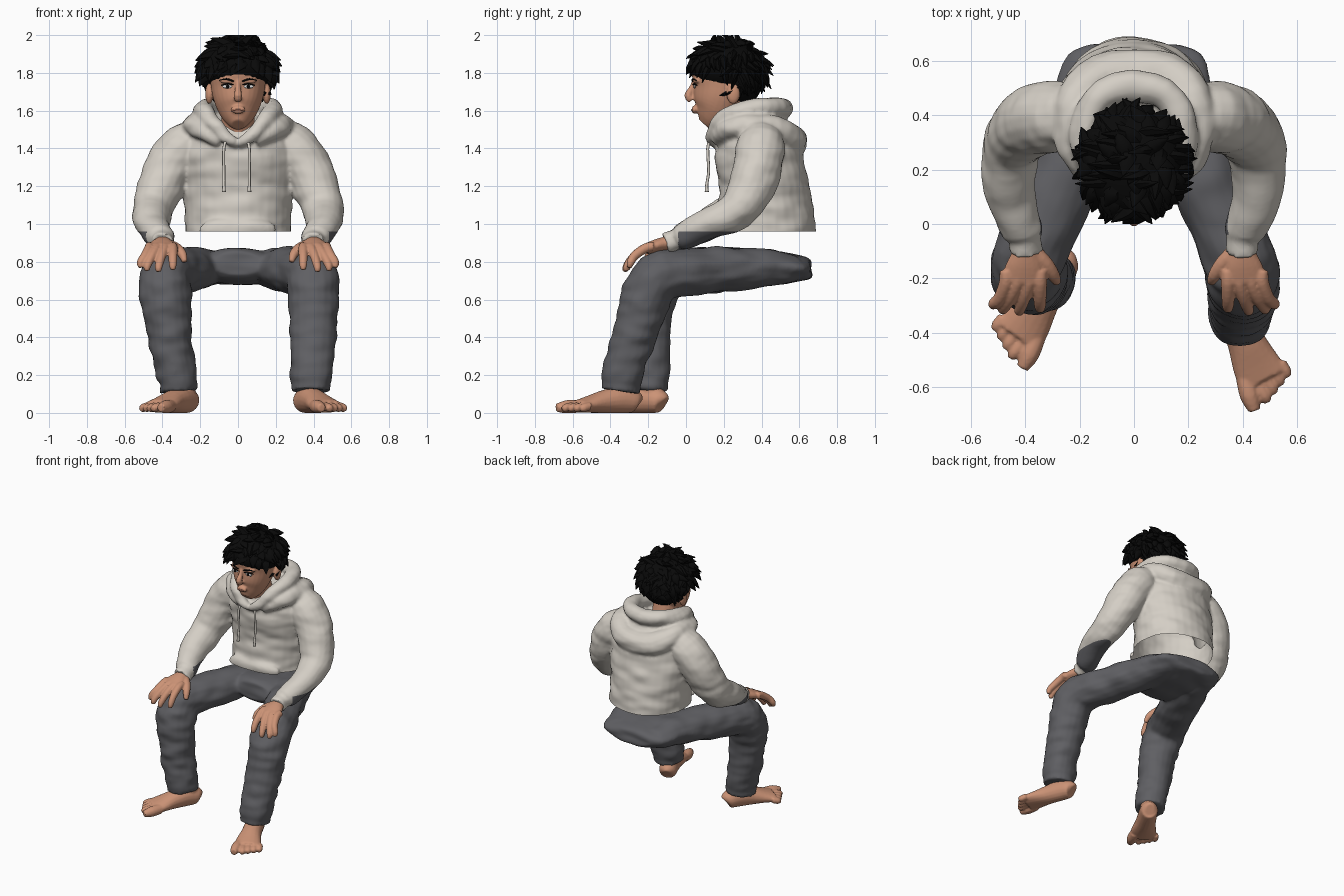
import bpy, bmesh, math, random
from mathutils import Vector, Matrix, noise

random.seed(4)


def material(name, rgb):
    m = bpy.data.materials.new(name)
    m.diffuse_color = (*rgb, 1)
    return m


SKIN = material("skin", (0.60, 0.29, 0.18))
LIPS = material("lips", (0.45, 0.19, 0.13))
CLOTH = material("cream_cloth", (0.66, 0.62, 0.56))
GREY = material("grey_cloth", (0.115, 0.115, 0.125))
BLACK = material("black_hair", (0.003, 0.003, 0.003))
WHITE = material("eye_white", (0.75, 0.75, 0.75))


def tube(bm, pts, s=1, seg=18, sub=3):
    """Smooth capped sweep through (x, y, z, ra, rb) points; s=-1 mirrors in x."""
    P = [(s * p[0], p[1], p[2], p[3], p[4] if len(p) > 4 else p[3]) for p in pts]
    Q = []
    for i in range(len(P) - 1):
        a, b, c, d = P[max(i - 1, 0)], P[i], P[i + 1], P[min(i + 2, len(P) - 1)]
        for k in range(sub):
            t = k / sub
            Q.append([0.5 * (2 * q + (r - p) * t + (2 * p - 5 * q + 4 * r - w) * t * t
                             + (3 * q - p - 3 * r + w) * t ** 3) for p, q, r, w in zip(a, b, c, d)])
    Q.append(list(P[-1]))
    rings, A = [], None
    for i, q in enumerate(Q):
        t = (Vector(Q[min(i + 1, len(Q) - 1)][:3]) - Vector(Q[max(i - 1, 0)][:3])).normalized()
        if A is None:
            A = Vector((1, 0, 0)) if abs(t.x) < 0.9 else Vector((0, 0, 1))
        A = (A - t * A.dot(t)).normalized()
        B = t.cross(A)
        ring = []
        for k in range(seg):
            w = 2 * math.pi * k / seg
            ring.append(bm.verts.new(Vector(q[:3]) + A * q[3] * math.cos(w) + B * q[4] * math.sin(w)))
        rings.append(ring)
    for r0, r1 in zip(rings, rings[1:]):
        for k in range(seg):
            bm.faces.new((r0[k], r0[(k + 1) % seg], r1[(k + 1) % seg], r1[k]))
    bm.faces.new(rings[0])
    bm.faces.new(rings[-1])


def ell(bm, c, r, seg=20):
    bmesh.ops.create_uvsphere(bm, u_segments=seg, v_segments=seg // 2, radius=1,
                              matrix=Matrix.Translation(c) @ Matrix.Diagonal((*r, 1)))


def finish(name, bm, mats, voxel=0, smooth=3, folds=0):
    """Make the object, optionally fusing its pieces and adding soft folds."""
    bmesh.ops.recalc_face_normals(bm, faces=bm.faces)
    me = bpy.data.meshes.new(name)
    bm.to_mesh(me)
    bm.free()
    ob = bpy.data.objects.new(name, me)
    bpy.context.collection.objects.link(ob)
    if voxel:
        m = ob.modifiers.new("fuse", 'REMESH')
        m.mode, m.voxel_size = 'VOXEL', voxel
        m = ob.modifiers.new("soften", 'SMOOTH')
        m.factor, m.iterations = 0.5, smooth
        dg = bpy.context.evaluated_depsgraph_get()
        fused = bpy.data.meshes.new_from_object(ob.evaluated_get(dg))
        ob.modifiers.clear()
        ob.data = fused
        if folds:
            moves = [v.normal * folds * noise.noise(Vector((v.co.x * 7, v.co.y * 9, v.co.z * 17)))
                     for v in fused.vertices]
            for v, d in zip(fused.vertices, moves):
                v.co += d
    ob.data.materials.clear()
    for m in mats:
        ob.data.materials.append(m)
    for p in ob.data.polygons:
        p.use_smooth = True
    return ob


# Hoodie: torso, pocket, sleeves and folded hood fused together
bm = bmesh.new()
tube(bm, [(0, .42, .88, .275, .27), (0, .42, .97, .28, .272), (0, .42, 1.1, .285, .25),
          (0, .405, 1.25, .30, .235), (0, .375, 1.4, .30, .225), (0, .355, 1.5, .24, .19),
          (0, .34, 1.56, .15, .15)], seg=32)
ell(bm, (0, .20, .97), (.21, .065, .075))
for s in (1, -1):
    tube(bm, [(.20, .40, 1.46, .10), (.28, .395, 1.41, .13), (.36, .38, 1.31, .13),
              (.415, .34, 1.18, .122), (.45, .27, 1.075, .108), (.455, .13, 1.005, .098, .082),
              (.425, .02, .95, .083, .075), (.405, -.03, .925, .075, .07), (.402, -.05, .917, .06, .058),
              (.40, -.105, .897, .063, .058)], s)
    tube(bm, [(0, .15, 1.42, .022), (.06, .14, 1.46, .032), (.13, .17, 1.53, .042), (.175, .26, 1.59, .05),
              (.175, .38, 1.61, .055), (.11, .48, 1.615, .055), (-.01, .51, 1.61, .058)], s, 14)
    tube(bm, [(.09, .17, 1.44, .035), (.18, .20, 1.49, .05), (.235, .32, 1.52, .06),
              (.21, .46, 1.50, .075), (.12, .545, 1.45, .083), (-.01, .56, 1.435, .085)], s, 14)
hoodie = finish("hoodie", bm, [CLOTH, GREY], .011, 3, .009)
bm = bmesh.new()
bm.from_mesh(hoodie.data)
bmesh.ops.bisect_plane(bm, geom=bm.verts[:] + bm.edges[:] + bm.faces[:],
                       plane_co=(0, 0, .96), plane_no=(0, 0, 1))
gone = []
for f in bm.faces:
    c = f.calc_center_median()
    if c.z < .96:
        if abs(c.x) < .32 and c.y > .1:      # open hem
            gone.append(f)
        elif c.y > -.04:                      # grey underside of the forearms
            f.material_index = 1
bmesh.ops.delete(bm, geom=gone, context='FACES')
bm.to_mesh(hoodie.data)
bm.free()

# Drawstrings
bm = bmesh.new()
for x in (-.075, .06):
    tube(bm, [(x * .8, .13, 1.45, .008), (x, .115, 1.40, .008), (x, .12, 1.28, .008),
              (x, .11, 1.21, .008), (x, .11, 1.17, .011)], 1, 8)
finish("drawstrings", bm, [CLOTH])

# Trousers: seat and two differently placed legs
bm = bmesh.new()
tube(bm, [(0, .66, .762, .17, .045), (0, .62, .762, .25, .065), (0, .5, .768, .285, .09),
          (0, .35, .775, .27, .095), (0, .22, .785, .20, .085), (0, .17, .79, .14, .06)], seg=28)
thigh = [(.13, .58, .765, .11, .07), (.18, .4, .768, .13, .10), (.27, .15, .757, .135, .12),
         (.355, -.04, .742, .135, .128)]
tube(bm, thigh + [(.39, -.15, .715, .138), (.40, -.21, .62, .135), (.398, -.245, .5, .128, .125),
                  (.395, -.29, .36, .122, .115), (.39, -.325, .25, .112, .11), (.387, -.34, .19, .115, .113),
                  (.386, -.346, .15, .105, .104), (.386, -.35, .115, .106, .105)])
tube(bm, thigh + [(.385, -.13, .715, .138), (.385, -.185, .62, .137), (.37, -.20, .5, .123, .128),
                  (.355, -.205, .36, .113, .125), (.335, -.205, .25, .106, .12), (.325, -.205, .19, .108, .12),
                  (.32, -.205, .15, .098, .112), (.317, -.205, .115, .098, .112)], -1)
finish("trousers", bm, [GREY], .012, 3, .012)

# Feet, turned outwards
for name, s, x, y, turn in (("right_foot", 1, .36, -.31, 23), ("left_foot", -1, -.275, -.17, -31)):
    bm = bmesh.new()
    tube(bm, [(0, .06, .05, .03, .04), (0, .04, .06, .058, .06), (0, -.04, .07, .065, .072),
              (0, -.13, .06, .07, .062), (0, -.22, .045, .087, .045), (.005, -.285, .034, .095, .034)], s)
    tube(bm, [(0, -.005, .05, .055, .06), (0, -.01, .12, .055, .06), (.005, -.02, .2, .055)], s)
    tube(bm, [(-.055, -.25, .036, .034), (-.066, -.32, .032, .036), (-.07, -.378, .027, .022)], s, 12)
    for i in range(4):
        bx, tip = -.018 + .035 * i, -.368 + .019 * i
        tube(bm, [(bx, -.25, .035, .022), (bx, tip + .05, .034, .022),
                  (bx + .003, tip + .02, .026, .023), (bx + .003, tip, .02, .014)], s, 10)
    bm.transform(Matrix.Translation((x, y, 0)) @ Matrix.Rotation(math.radians(turn), 4, 'Z'))
    foot = finish(name, bm, [SKIN], .007, 2)
    for v in foot.data.vertices:
        v.co.z = max(v.co.z, 0)

# Hands draped over the knees
for name, s in (("right_hand", 1), ("left_hand", -1)):
    bm = bmesh.new()
    tube(bm, [(.40, -.04, .917, .045, .036), (.40, -.10, .90, .048, .036), (.402, -.15, .888, .068, .034),
              (.408, -.21, .868, .082, .03)], s)
    for k, tip, ln in ((.345, .345, 0), (.388, .42, .01), (.43, .48, .005), (.47, .515, -.012)):
        tube(bm, [(k, -.17, .882, .024), (k, -.215, .872, .026), ((k + tip) / 2, -.272, .832, .024),
                  (tip, -.305 - ln, .785 - ln, .021), (tip, -.312 - ln, .757 - ln, .013)], s, 12)
    tube(bm, [(.37, -.10, .89, .03), (.325, -.145, .872, .028), (.295, -.19, .84, .024),
              (.282, -.215, .80, .014)], s, 12)
    finish(name, bm, [SKIN], .006, 2)

# Head with neck, nose and ears
bm = bmesh.new()
tube(bm, [(0, .10, 1.525, .035, .04), (0, .12, 1.55, .068, .072), (0, .15, 1.60, .105, .115),
          (0, .172, 1.66, .13, .138), (0, .19, 1.72, .142, .153), (0, .20, 1.80, .148, .17),
          (0, .21, 1.88, .12, .14), (0, .21, 1.92, .06, .07)], seg=28)
tube(bm, [(0, .30, 1.40, .10), (0, .26, 1.52, .088), (0, .23, 1.64, .088)])
tube(bm, [(0, .045, 1.76, .012), (0, .03, 1.72, .015), (0, .012, 1.68, .022), (0, .03, 1.655, .02)], 1, 10)
ell(bm, (0, .045, 1.605), (.04, .015, .022))
for s in (1, -1):
    ell(bm, (s * .152, .25, 1.69), (.022, .036, .055))
    ell(bm, (s * .055, .055, 1.757), (.045, .02, .012))
finish("head", bm, [SKIN], .007, 2)

# Face details
bm = bmesh.new()
ell(bm, (0, .031, 1.603), (.032, .004, .005))
finish("mouth", bm, [LIPS])
eyes, dark = bmesh.new(), bmesh.new()
for s in (1, -1):
    ell(eyes, (s * .057, .0465, 1.728), (.026, .005, .010))
    ell(dark, (s * .055, .0425, 1.728), (.009, .004, .010))
    tube(dark, [(.025, .038, 1.738, .003), (.057, .042, 1.742, .004), (.088, .058, 1.734, .003)], s, 6)
    tube(dark, [(.022, .034, 1.755, .004), (.06, .036, 1.767, .005), (.098, .055, 1.76, .003)], s, 6)
finish("eye_whites", eyes, [WHITE])
finish("irises_lashes_and_brows", dark, [BLACK])

# Hair: cap plus tapered locks falling away from the crown
bm = bmesh.new()
ell(bm, (0, .22, 1.83), (.185, .198, .14), 28)
ell(bm, (0, .29, 1.76), (.155, .115, .135), 24)
C, R = Vector((0, .222, 1.82)), Vector((.178, .185, .14))
N = 210
for i in range(N):
    z = 1 - 1.75 * (i + .5) / N
    w = i * 2.39996
    h = math.sqrt(1 - z * z)
    d = Vector((h * math.cos(w), h * math.sin(w), z))
    if (d.y < -.2 and z < .2) or (d.y < .25 and z < -.2):
        continue
    p = C + Vector(d[k] * R[k] * .88 for k in range(3))
    fall = Vector((random.uniform(-.7, .7), random.uniform(-.7, .5), -.9 + random.uniform(-.2, .5)))
    fall = (fall - d * fall.dot(d)).normalized()
    L = random.uniform(.07, .115)
    m = p + d * .03 + fall * L * .5
    e = p + d * random.uniform(.03, .06) + fall * L * 1.1
    tube(bm, [(*p, .028, .02), (*m, .03, .018), (*e, .002, .002)], 1, 6, 3)
for v in bm.verts:
    v.co.z = min(v.co.z, 2.0)
    v.co.y = max(v.co.y, 0)
hair = finish("hair", bm, [BLACK])
bpy.context.view_layer.objects.active = hair
hair.select_set(True)
bpy.ops.object.shade_smooth_by_angle(angle=math.radians(45))
